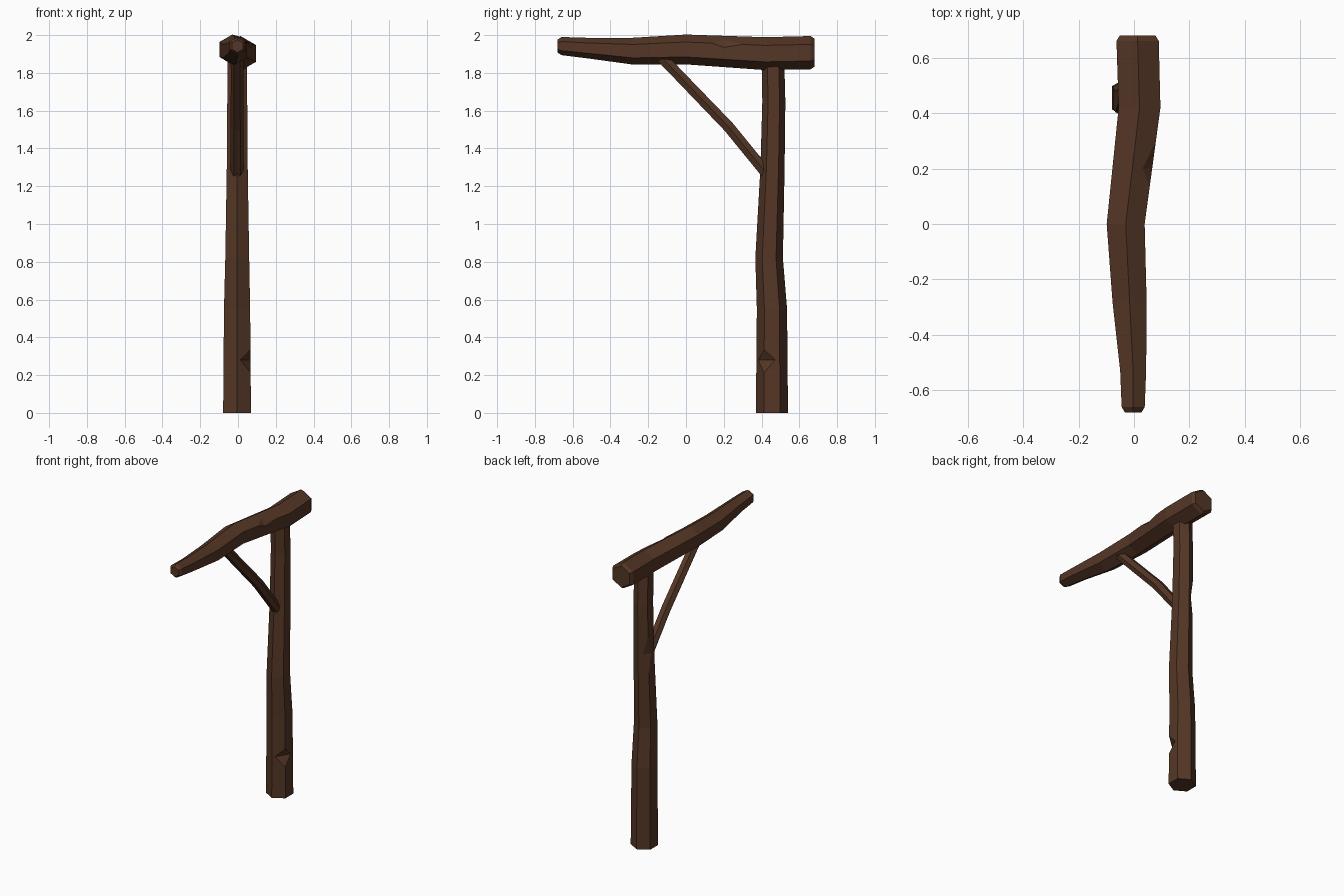
import bpy, bmesh, math
from mathutils import Vector

if "Cube" in bpy.data.objects:
    bpy.data.objects.remove(bpy.data.objects["Cube"])

X, Y, Z = Vector((1, 0, 0)), Vector((0, 1, 0)), Vector((0, 0, 1))

wood = bpy.data.materials.new("dark brown wood")
wood.diffuse_color = (0.089, 0.037, 0.0185, 1)
wood.use_nodes = True
wood.node_tree.nodes["Principled BSDF"].inputs["Base Color"].default_value = wood.diffuse_color


def finish(bm, name):
    bmesh.ops.recalc_face_normals(bm, faces=bm.faces)
    me = bpy.data.meshes.new(name)
    bm.to_mesh(me)
    bm.free()
    me.materials.append(wood)
    ob = bpy.data.objects.new(name, me)
    bpy.context.scene.collection.objects.link(ob)
    return ob


def log(name, sections, u, v):
    """Six-sided log through (centre, radius) sections; a corner points along u."""
    bm = bmesh.new()
    rings = []
    for c, r in sections:
        ring = []
        for i in range(6):
            a = math.radians(60 * i)
            ring.append(bm.verts.new(Vector(c) + r * (math.cos(a) * u + math.sin(a) * v)))
        rings.append(ring)
    for lo, hi in zip(rings, rings[1:]):
        for i in range(6):
            j = (i + 1) % 6
            bm.faces.new((lo[i], lo[j], hi[j], hi[i]))
    bm.faces.new(rings[0])
    bm.faces.new(rings[-1])
    return finish(bm, name)


def notch(ob, a, b, e1, e2):
    """Chop a V out of a log edge: valley line a-b, cut ends e1 and e2 on the edge."""
    a, b, e1, e2 = map(Vector, (a, b, e1, e2))
    m = (a + b) / 2
    bm = bmesh.new()
    for p in (m + (a - m) * 3, m + (b - m) * 3):
        for q in (Vector(), (e1 - m) * 2, (e2 - m) * 2):
            bm.verts.new(p + q)
    bmesh.ops.convex_hull(bm, input=bm.verts)
    cutter = finish(bm, "notch_cutter")
    cutter.hide_render = True
    mod = ob.modifiers.new("notch", 'BOOLEAN')
    mod.operation, mod.solver, mod.object = 'DIFFERENCE', 'EXACT', cutter
    dg = bpy.context.evaluated_depsgraph_get()
    me = bpy.data.meshes.new_from_object(ob.evaluated_get(dg))
    ob.modifiers.clear()
    ob.data = me
    bpy.data.objects.remove(cutter)


# upright post with two axe notches
post = log("post", [
    ((-0.005, 0.455, 0), 0.085), ((-0.005, 0.455, 0.55), 0.08),
    ((-0.004, 0.440, 0.82), 0.073), ((-0.004, 0.458, 1.30), 0.064),
    ((-0.004, 0.465, 1.65), 0.061), ((-0.004, 0.460, 1.87), 0.06)], Y, X)
notch(post, (0.01, 0.379, 0.28), (0.068, 0.475, 0.28),
      (0.068, 0.413, 0.34), (0.068, 0.413, 0.21))
notch(post, (-0.059, 0.46, 1.32), (-0.03, 0.506, 1.32),
      (-0.059, 0.49, 1.44), (-0.059, 0.49, 1.20))

# crooked beam with chamfered ends and one notch
beam = log("beam", [
    ((-0.003, -0.68, 1.942), 0.034), ((-0.003, -0.66, 1.942), 0.048),
    ((-0.003, -0.53, 1.932), 0.054), ((-0.016, -0.28, 1.915), 0.071),
    ((-0.03, 0.0, 1.924), 0.079), ((0.02, 0.42, 1.902), 0.087),
    ((0.013, 0.66, 1.907), 0.088), ((0.013, 0.68, 1.907), 0.074)], Z, X)
notch(beam, (0.03, 0.20, 1.976), (0.068, 0.20, 1.932),
      (0.058, 0.12, 1.960), (0.078, 0.30, 1.952))

# diagonal brace
log("brace", [
    ((-0.005, -0.15, 1.905), 0.034), ((-0.005, -0.04, 1.79), 0.033),
    ((-0.005, 0.225, 1.515), 0.034), ((-0.005, 0.425, 1.27), 0.034)],
    X, Vector((0, 0.74, 0.67)))
